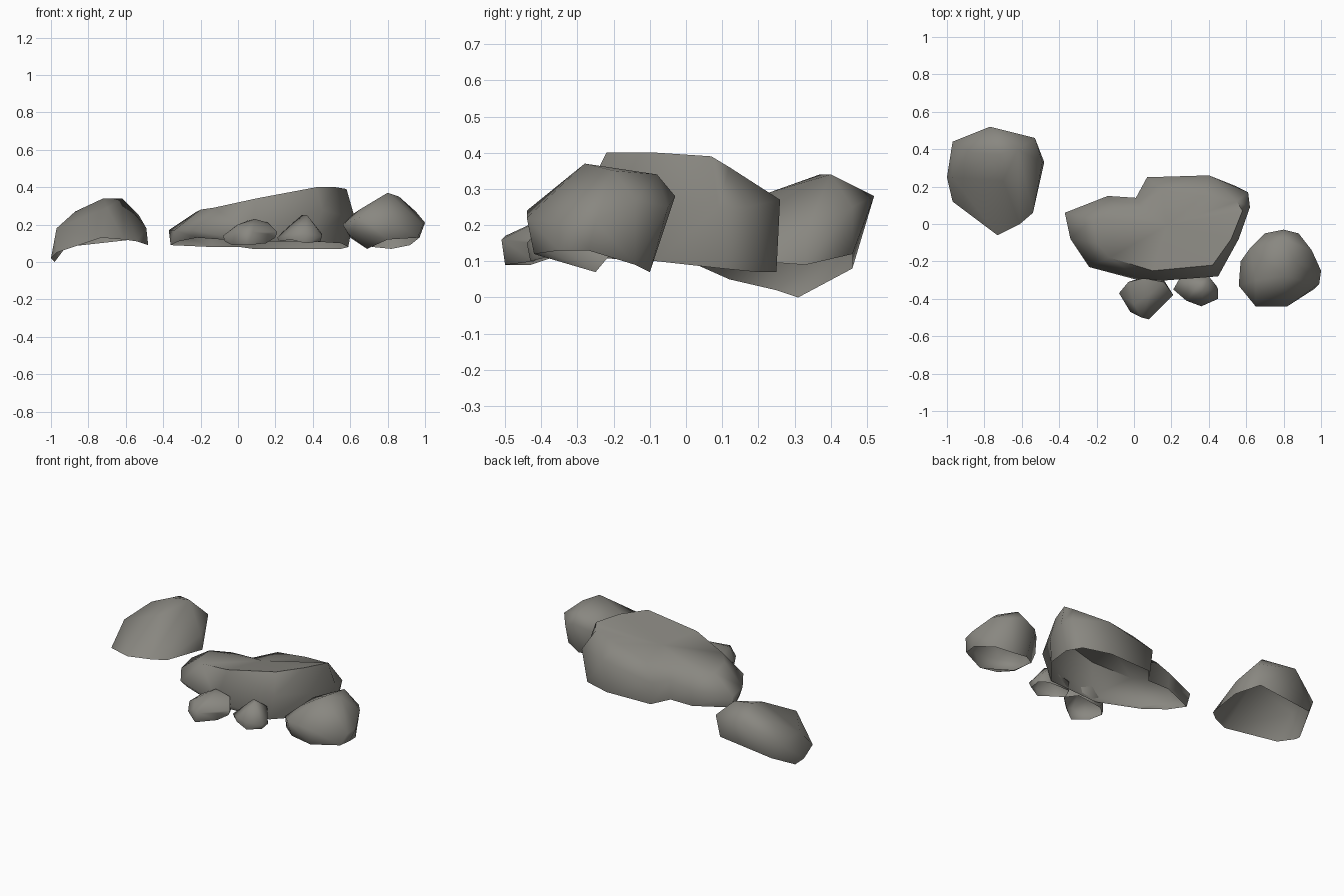
import bpy
import bmesh
import math
from mathutils import Vector

default_cube = bpy.data.objects.get("Cube")
if default_cube:
    bpy.data.objects.remove(default_cube, do_unlink=True)

# Single stone colour
stone = bpy.data.materials.new("warm_grey_stone")
stone.use_nodes = True
stone_colour = (.25, .243, .218, 1)
stone.diffuse_color = stone_colour
stone.node_tree.nodes["Principled BSDF"].inputs["Base Color"].default_value = stone_colour


def finish_rock(name, bm):
    """Turn the bmesh into an object with softly shaded facets."""
    mesh = bpy.data.meshes.new(name)
    bm.to_mesh(mesh)
    bm.free()
    mesh.materials.append(stone)
    rock = bpy.data.objects.new(name, mesh)
    bpy.context.scene.collection.objects.link(rock)
    bpy.ops.object.select_all(action="DESELECT")
    rock.select_set(True)
    bpy.context.view_layer.objects.active = rock
    bpy.ops.object.shade_smooth_by_angle(angle=math.radians(65))


def hull_rock(name, base, body):
    """Convex stone shell, left open across its base outline."""
    bm = bmesh.new()
    base_verts = {bm.verts.new(point) for point in base}
    for point in body:
        bm.verts.new(point)
    bmesh.ops.convex_hull(bm, input=list(bm.verts))
    underside = [f for f in bm.faces if base_verts.issuperset(f.verts)]
    bmesh.ops.delete(bm, geom=underside, context="FACES")
    loose = [v for v in bm.verts if not v.link_faces]
    bmesh.ops.delete(bm, geom=loose, context="VERTS")
    finish_rock(name, bm)


def ring_rock(name, columns):
    """Stone shell skinned over upright columns of points, with a domed cap."""
    bm = bmesh.new()
    rings = [[bm.verts.new(point) for point in ring] for ring in zip(*columns)]
    count = len(columns)
    for lower, upper in zip(rings, rings[1:]):
        for i in range(count):
            j = (i + 1) % count
            bm.faces.new((lower[i], lower[j], upper[j], upper[i]))
    rim = rings[-1]
    centre = bm.verts.new(sum((v.co for v in rim), Vector()) / count)
    for i in range(count):
        bm.faces.new((rim[i], rim[(i + 1) % count], centre))
    bmesh.ops.triangulate(bm, faces=[f for f in bm.faces if len(f.verts) > 3])
    finish_rock(name, bm)


# Large central boulder: base, widest point and top rim of each column
ring_rock("central_boulder", [
    ((-.36, .04, .09), (-.37, .06, .17), (-.22, .03, .27)),
    ((-.32, -.08, .11), (-.34, -.08, .17), (-.2, -.1, .28)),
    ((-.22, -.2, .13), (-.24, -.23, .17), (-.13, -.18, .29)),
    ((.05, -.28, .11), (.06, -.31, .16), (.1, -.25, .34)),
    ((.4, -.26, .11), (.45, -.28, .28), (.42, -.22, .4)),
    ((.55, -.08, .1), (.56, -.08, .25), (.52, -.08, .4)),
    ((.59, .1, .08), (.62, .09, .25), (.58, .07, .39)),
    ((.55, .2, .07), (.61, .17, .25), (.55, .12, .36)),
    ((.38, .25, .07), (.4, .26, .27), (.37, .15, .34)),
    ((.08, .24, .07), (.07, .25, .21), (.15, .18, .3)),
    ((.01, .14, .08), (.01, .14, .2), (.04, .09, .27)),
    ((-.14, .14, .08), (-.14, .15, .18), (-.1, .08, .27)),
])

# Sloping boulder at the back
hull_rock(
    "back_boulder",
    base=[
        (-1, .25, .02), (-.98, .31, 0), (-.92, .46, .08),
        (-.56, .46, .12), (-.48, .33, .09), (-.54, .06, .11),
        (-.61, 0, .12), (-.73, -.06, .13), (-.97, .12, .05),
    ],
    body=[
        (-.97, .44, .17), (-.97, .25, .18), (-.87, .38, .27),
        (-.77, .52, .28), (-.72, .37, .34), (-.62, .4, .34),
        (-.53, .46, .25), (-.49, .33, .18), (-.7, .23, .29),
    ],
)

# Rounded boulder at the front corner
hull_rock(
    "front_boulder",
    base=[
        (.69, -.25, .07), (.6, -.2, .13), (.72, -.1, .08),
        (.82, -.1, .07), (.92, -.14, .09), (.97, -.27, .13),
        (.96, -.35, .13), (.8, -.42, .12),
    ],
    body=[
        (.59, -.36, .15), (.67, -.42, .14), (.56, -.33, .2),
        (.57, -.2, .2), (.62, -.13, .26), (.7, -.05, .25),
        (.8, -.03, .28), (.88, -.05, .25), (.8, -.08, .34),
        (.8, -.28, .37), (.86, -.2, .35), (.95, -.14, .27),
        (1, -.25, .21), (.99, -.32, .2), (.82, -.44, .22),
        (.65, -.44, .24), (.65, -.3, .28),
    ],
)

# Two small stones in front of the central boulder
hull_rock(
    "wide_small_stone",
    base=[
        (-.07, -.37, .11), (-.03, -.43, .09), (.05, -.5, .09),
        (.15, -.42, .1), (.2, -.38, .13), (.16, -.3, .12),
        (0, -.3, .1),
    ],
    body=[
        (-.08, -.37, .14), (-.03, -.31, .18), (.05, -.29, .22),
        (.09, -.37, .23), (.16, -.31, .21), (.21, -.38, .16),
        (.08, -.51, .16), (.04, -.5, .17), (0, -.43, .2),
        (-.02, -.47, .13), (.16, -.43, .15),
    ],
)
hull_rock(
    "narrow_small_stone",
    base=[
        (.22, -.35, .11), (.28, -.41, .12), (.36, -.43, .1),
        (.44, -.39, .11), (.44, -.33, .12), (.4, -.28, .11),
        (.25, -.28, .11),
    ],
    body=[
        (.21, -.35, .13), (.25, -.28, .17), (.34, -.33, .25),
        (.37, -.36, .25), (.4, -.28, .2), (.45, -.35, .15),
        (.45, -.4, .14), (.36, -.44, .15), (.28, -.41, .15),
    ],
)
